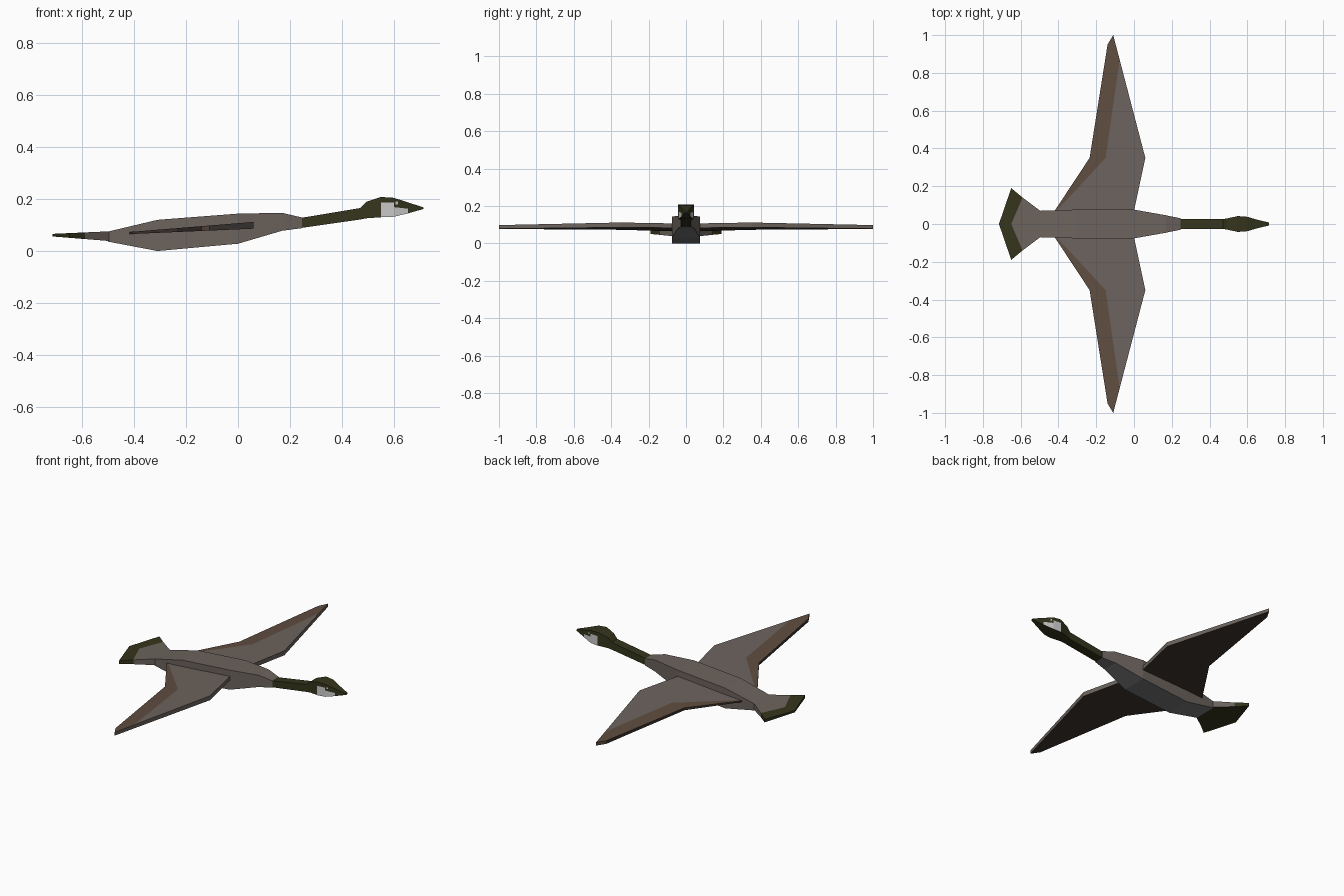
import bpy, bmesh

if "Cube" in bpy.data.objects:
    bpy.data.objects.remove(bpy.data.objects["Cube"])


def material(name, rgb):
    m = bpy.data.materials.new(name)
    m.diffuse_color = (*rgb, 1)
    m.use_nodes = True
    m.node_tree.nodes["Principled BSDF"].inputs["Base Color"].default_value = m.diffuse_color
    return m


GREY = material("feather_grey", (0.15, 0.125, 0.11))
BELLY = material("belly_grey", (0.19, 0.19, 0.19))
BROWN = material("feather_brown", (0.115, 0.075, 0.05))
UNDER = material("under_brown", (0.05, 0.036, 0.03))
DARK = material("dark_olive", (0.035, 0.035, 0.012))
WHITE = material("cheek_white", (0.6, 0.6, 0.58))


def add_object(name, verts, faces, mats, indices, mirror=False, recalc=False):
    me = bpy.data.meshes.new(name)
    me.from_pydata(verts, [], faces)
    for m in mats:
        me.materials.append(m)
    for p, i in zip(me.polygons, indices):
        p.material_index = i
    if recalc:
        bm = bmesh.new()
        bm.from_mesh(me)
        bmesh.ops.recalc_face_normals(bm, faces=bm.faces)
        bm.to_mesh(me)
        bm.free()
    ob = bpy.data.objects.new(name, me)
    bpy.context.collection.objects.link(ob)
    if mirror:
        mod = ob.modifiers.new("mirror", 'MIRROR')
        mod.use_axis = (False, True, False)
    return ob


def box_loft(name, sections, mats):
    """Four-sided loft through (x, half width, bottom z, top z); mats[1] is the underside."""
    verts, faces, idx = [], [], []
    for x, w, lo, hi in sections:
        verts += [(x, -w, lo), (x, w, lo), (x, w, hi), (x, -w, hi)]
    for s in range(len(sections) - 1):
        a = 4 * s
        for k in range(4):
            n = (k + 1) % 4
            faces.append((a + k, a + n, a + 4 + n, a + 4 + k))
            idx.append(len(mats) - 1 if k == 0 else 0)
    e = len(verts) - 4
    faces += [(0, 1, 2, 3), (e, e + 1, e + 2, e + 3)]
    idx += [0, 0]
    return add_object(name, verts, faces, mats, idx, recalc=True)


def plate(name, pts, regions, outline, side_mats, top, bottom, mats, under):
    """Tapered half plate, coloured per region on top, mirrored across y."""
    n = len(pts)
    verts = [(x, y, top(x)) for x, y in pts] + [(x, y, bottom(x)) for x, y in pts]
    faces, idx = [], []
    for loop, m in regions:
        faces += [tuple(loop), tuple(i + n for i in reversed(loop))]
        idx += [m, under]
    for a, b, m in zip(outline, outline[1:], side_mats):
        faces.append((a + n, b + n, b, a))
        idx.append(m)
    return add_object(name, verts, faces, mats, idx, mirror=True)


def line(x0, z0, x1, z1):
    return lambda x: z0 + (x - x0) * (z1 - z0) / (x1 - x0)


# Body, neck and head with beak
box_loft("body", [(-0.5, 0.07, 0.036, 0.075), (-0.31, 0.076, 0.0, 0.12),
                  (0.0, 0.076, 0.028, 0.144), (0.17, 0.046, 0.078, 0.147),
                  (0.247, 0.03, 0.088, 0.129)], [GREY, BELLY])
box_loft("neck", [(0.245, 0.027, 0.089, 0.128), (0.475, 0.026, 0.122, 0.166)], [DARK])
HEAD = [(0.47, 0.026, 0.121, 0.165), (0.495, 0.03, 0.126, 0.19),
        (0.55, 0.042, 0.13, 0.208), (0.60, 0.038, 0.132, 0.205),
        (0.655, 0.022, 0.145, 0.187), (0.715, 0.008, 0.162, 0.168)]
box_loft("head", HEAD, [DARK])


# Cheek and eye patches lying just off the side of the head
def side_y(x):
    for a, b in zip(HEAD, HEAD[1:]):
        if a[0] <= x <= b[0]:
            return line(a[0], a[1], b[0], b[1])(x) + 0.0012


def patch(name, quads):
    verts = [(x, -side_y(x), z) for q in quads for x, z in q]
    faces = [tuple(range(4 * i, 4 * i + 4)) for i in range(len(quads))]
    add_object(name, verts, faces, [WHITE], [0] * len(quads), mirror=True)


patch("cheek", [[(0.55, 0.13), (0.60, 0.132), (0.60, 0.186), (0.55, 0.186)],
                [(0.60, 0.132), (0.655, 0.145), (0.655, 0.163), (0.60, 0.169)]])
patch("eye", [[(0.607, 0.18), (0.617, 0.18), (0.617, 0.19), (0.607, 0.19)]])

# Wings: grey leading part, brown trailing band, dark underside
plate("wings",
      [(0.0, 0.07), (0.06, 0.35), (-0.076, 0.87), (-0.11, 1.0), (-0.14, 0.95),
       (-0.235, 0.35), (-0.42, 0.07), (-0.41, 0.07), (-0.15, 0.35)],
      [([0, 1, 8, 7], 0), ([1, 2, 8], 0), ([7, 8, 5, 6], 1), ([8, 2, 3, 4, 5], 1)],
      [0, 1, 2, 3, 4, 5, 6], [0, 0, 0, 1, 2, 2],
      line(0.06, 0.112, -0.42, 0.073), line(0.06, 0.086, -0.42, 0.065),
      [GREY, BROWN, UNDER], 2)

# Tail fan: grey with a dark rear band
plate("tail",
      [(-0.49, 0.0), (-0.49, 0.065), (-0.59, 0.14), (-0.65, 0.19), (-0.715, 0.0), (-0.65, 0.0)],
      [([0, 1, 2, 5], 0), ([2, 3, 4, 5], 1)],
      [1, 2, 3, 4], [0, 1, 1],
      line(-0.49, 0.076, -0.715, 0.066), line(-0.49, 0.038, -0.715, 0.056),
      [GREY, DARK], 1)
